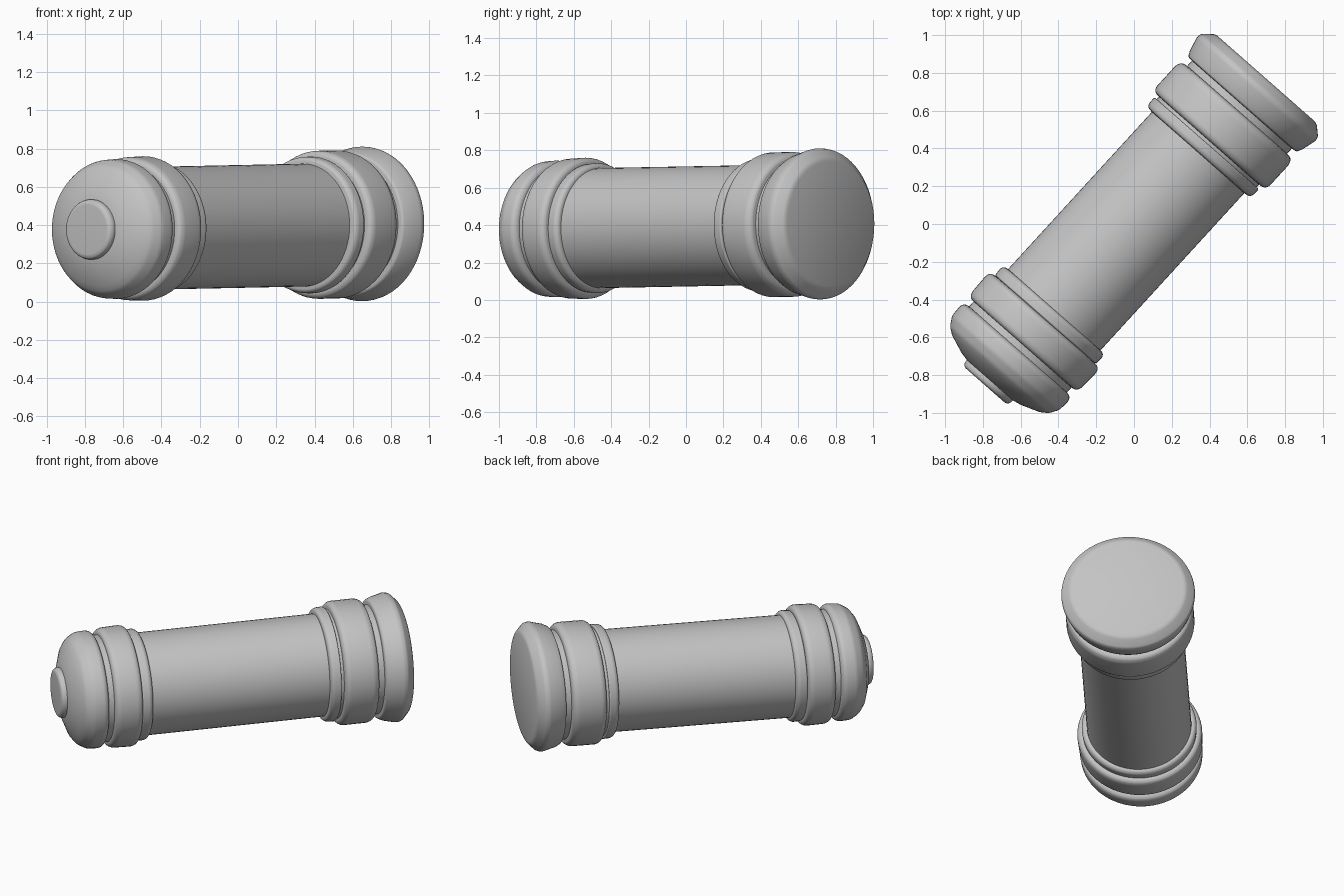
import bpy, bmesh
from math import sin, cos, tau, radians
from mathutils import Vector

if "Cube" in bpy.data.objects:
    bpy.data.objects.remove(bpy.data.objects["Cube"], do_unlink=True)

# Single plain grey
grey = bpy.data.materials.new("plain_grey")
grey.use_nodes = True
color = (0.55, 0.55, 0.55, 1)
grey.diffuse_color = color
bsdf = next(n for n in grey.node_tree.nodes if n.type == 'BSDF_PRINCIPLED')
bsdf.inputs["Base Color"].default_value = color
bsdf.inputs["Roughness"].default_value = 0.6

# The canister lies on its side, along a diagonal
AZ = radians(48.7)
AXIS = Vector((cos(AZ), sin(AZ), 0))
SIDE = Vector((sin(AZ), -cos(AZ), 0))
UP = Vector((0, 0, 1))
SEGMENTS = 64


def place(s, r, a, wide):
    """Point at distance s along the slightly drifting axis, radius r, angle a."""
    centre = AXIS * s + SIDE * (0.02 * s - 0.005) + UP * (0.393 + 0.014 * s)
    return centre + SIDE * (r * wide * cos(a)) + UP * (r * sin(a))


def lathe(name, profile, wide=1.03, bevel=0.0):
    """Turn a profile of (along, radius) points into a closed solid."""
    bm = bmesh.new()
    rings = [[bm.verts.new(place(s, r, tau * i / SEGMENTS, wide))
              for i in range(SEGMENTS)] for s, r in profile]
    for lo, hi in zip(rings, rings[1:]):
        for i in range(SEGMENTS):
            j = (i + 1) % SEGMENTS
            bm.faces.new((lo[i], lo[j], hi[j], hi[i]))
    bm.faces.new(rings[0])
    bm.faces.new(rings[-1])
    bmesh.ops.recalc_face_normals(bm, faces=bm.faces)
    mesh = bpy.data.meshes.new(name)
    bm.to_mesh(mesh)
    bm.free()
    mesh.materials.append(grey)
    obj = bpy.data.objects.new(name, mesh)
    bpy.context.collection.objects.link(obj)
    if bevel:
        mod = obj.modifiers.new("soft_edges", 'BEVEL')
        mod.width, mod.segments = bevel, 3
        mod.limit_method, mod.angle_limit = 'ANGLE', radians(20)
    bpy.ops.object.select_all(action='DESELECT')
    obj.select_set(True)
    bpy.context.view_layer.objects.active = obj
    bpy.ops.object.shade_smooth_by_angle(angle=radians(40))
    return obj


# Main tube and the necks seen in the grooves
lathe("tube_body", [(-0.68, 0.321), (0.58, 0.321)], wide=1.015)
lathe("front_neck", [(-0.95, 0.335), (-0.66, 0.335)])
lathe("back_neck", [(0.55, 0.342), (0.92, 0.342)])

# Thin collars where the tube meets the wide bands
lathe("front_collar", [(-0.69, 0.345), (-0.64, 0.348), (-0.622, 0.335),
                       (-0.618, 0.31)], bevel=0.008)
lathe("back_collar", [(0.507, 0.31), (0.512, 0.345), (0.53, 0.356),
                      (0.575, 0.358)], bevel=0.008)

# Wide bands
lathe("front_band", [(-0.872, 0.31), (-0.865, 0.36), (-0.84, 0.374), (-0.72, 0.378),
                     (-0.695, 0.366), (-0.685, 0.31)], bevel=0.012)
lathe("back_band", [(0.59, 0.31), (0.597, 0.372), (0.62, 0.387), (0.78, 0.387),
                    (0.81, 0.372), (0.82, 0.31)], bevel=0.012)

# End caps
lathe("front_cap", [(-1.128, 0.14), (-1.115, 0.2), (-1.078, 0.295), (-1.05, 0.333),
                    (-1.0, 0.362), (-0.93, 0.366), (-0.908, 0.352), (-0.9, 0.31)],
      wide=1.045, bevel=0.012)
lathe("back_cap", [(0.848, 0.31), (0.855, 0.37), (0.885, 0.385), (0.965, 0.405),
                   (0.99, 0.4), (1.033, 0.355), (1.04, 0.335)], bevel=0.008)

# Round button on the front cap
lathe("front_button", [(-1.162, 0.135), (-1.155, 0.15), (-1.14, 0.157),
                       (-1.1, 0.157)], bevel=0.005)
